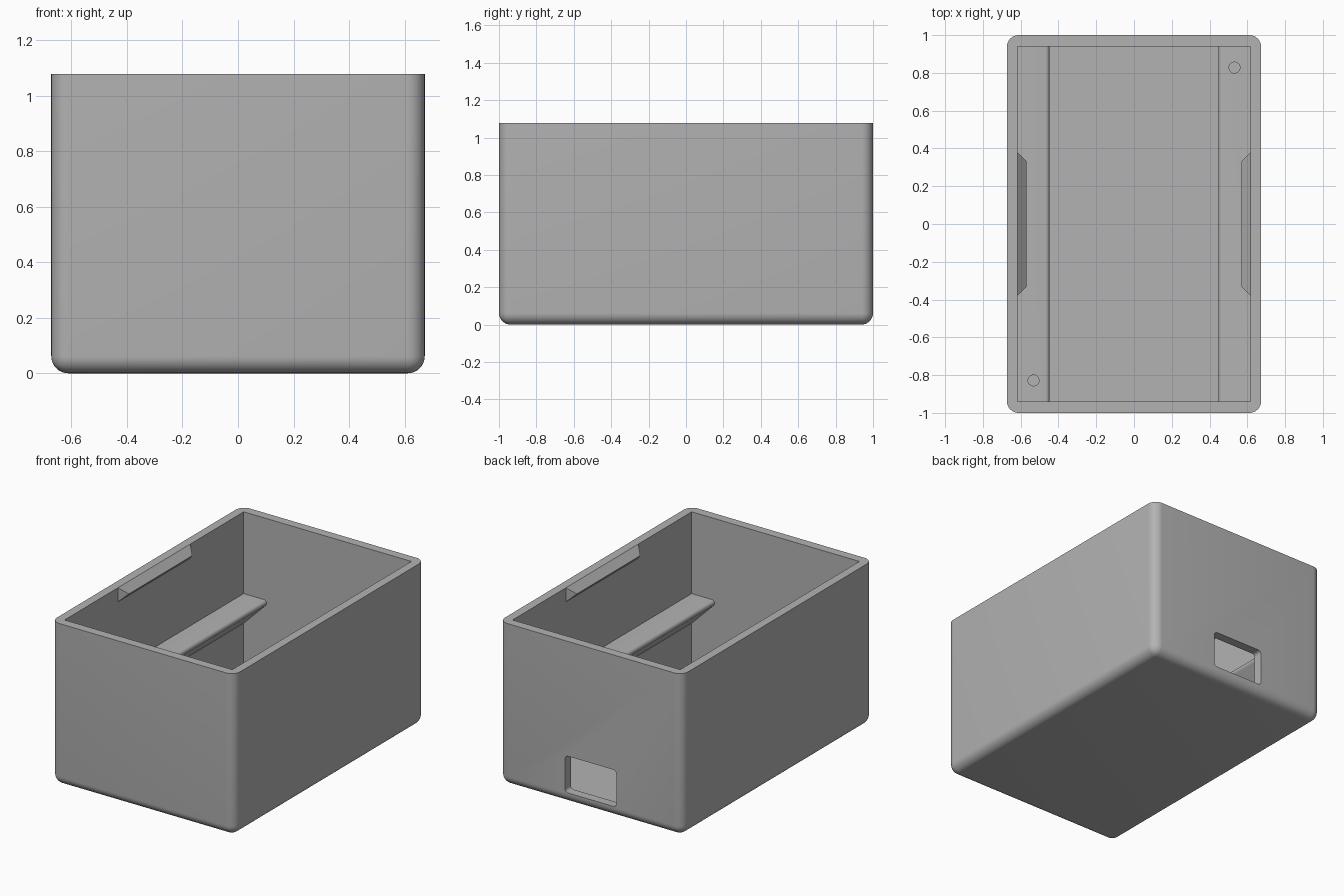
import bpy, bmesh, math
from mathutils import Matrix, Vector

if "Cube" in bpy.data.objects:
    bpy.data.objects.remove(bpy.data.objects["Cube"], do_unlink=True)

W, L, H = 1.346, 2.0, 1.078      # outer size
IX, IY, FLOOR = 0.616, 0.94, 0.06  # inner half sizes and floor height
R = 0.062                        # outer rounding

grey = bpy.data.materials.new("plain grey")
grey.use_nodes = True
grey.diffuse_color = (0.45, 0.45, 0.45, 1)
grey.node_tree.nodes["Principled BSDF"].inputs["Base Color"].default_value = grey.diffuse_color


def make(name, bm):
    bmesh.ops.recalc_face_normals(bm, faces=bm.faces)
    mesh = bpy.data.meshes.new(name)
    bm.to_mesh(mesh)
    bm.free()
    mesh.materials.append(grey)
    ob = bpy.data.objects.new(name, mesh)
    bpy.context.collection.objects.link(ob)
    return ob


def box(lo, hi):
    bm = bmesh.new()
    bmesh.ops.create_cube(bm, size=1)
    lo, hi = Vector(lo), Vector(hi)
    for v in bm.verts:
        v.co = (lo + hi) / 2 + v.co * (hi - lo)
    return bm


def bevel(bm, test, radius, segments):
    edges = [e for e in bm.edges if test(*[v.co for v in e.verts])]
    bmesh.ops.bevel(bm, geom=edges, offset=radius, segments=segments,
                    profile=0.5, affect='EDGES')


def extrude_y(points, y0, y1):
    bm = bmesh.new()
    face = bm.faces.new([bm.verts.new((x, y0, z)) for x, z in points])
    out = bmesh.ops.extrude_face_region(bm, geom=[face])["geom"]
    bmesh.ops.translate(bm, vec=(0, y1 - y0, 0),
                        verts=[g for g in out if isinstance(g, bmesh.types.BMVert)])
    return bm


def select_only(ob):
    bpy.ops.object.select_all(action='DESELECT')
    ob.select_set(True)
    bpy.context.view_layer.objects.active = ob


def cut(ob, cutter):
    mod = ob.modifiers.new("cut", 'BOOLEAN')
    mod.operation, mod.solver, mod.object = 'DIFFERENCE', 'EXACT', cutter
    select_only(ob)
    bpy.ops.object.modifier_apply(modifier=mod.name)
    bpy.data.objects.remove(cutter, do_unlink=True)


def smooth(ob):
    select_only(ob)
    bpy.ops.object.shade_smooth_by_angle(angle=math.radians(30))


# Open box: rounded below and at the corners, sharp at the rim
bm = box((-W / 2, -L / 2, 0), (W / 2, L / 2, H))
bevel(bm, lambda a, b: min(a.z, b.z) < 0.01, R, 8)
case = make("case", bm)
cut(case, make("cavity", box((-IX, -IY, FLOOR), (IX, IY, H + 0.2))))

# Cable opening through the back wall
bm = box((-0.188, 0.85, 0.072), (0.188, 1.1, 0.316))
bevel(bm, lambda a, b: abs(a.y - b.y) > 0.1, 0.022, 5)
cut(case, make("opening", bm))
smooth(case)

# Side ledges with a sloped underside, round nose and one screw hole each;
# the second side is the first one turned half a circle
TOP, NOSE, r = 0.535, 0.448, 0.02
for side, turn in (("left", 0), ("right", math.pi)):
    spin = Matrix.Rotation(turn, 4, 'Z')
    arc = [(NOSE + r - r * math.sin(a), TOP - r + r * math.cos(a))
           for a in (math.radians(135 * i / 9) for i in range(10))]
    x, z = arc[-1]
    wall = IX + 0.01
    bm = extrude_y([(wall, TOP)] + arc + [(wall, z - (wall - x))], -IY - 0.01, IY + 0.01)
    ledge = make(side + "_ledge", bm)
    bm = bmesh.new()
    bmesh.ops.create_cone(bm, cap_ends=True, segments=24, radius1=0.029, radius2=0.029,
                          depth=0.5, matrix=Matrix.Translation((0.532, 0.828, TOP)))
    cut(ledge, make("screw_hole", bm))
    ledge.data.transform(spin)
    smooth(ledge)

    # Snap ridge under the rim, wedge shaped with hipped ends
    d = 0.047
    bm = bmesh.new()
    t0, t1, b0, b1, n0, n1 = [bm.verts.new(c) for c in (
        (IX, -0.38, H), (IX, 0.38, H), (IX, -0.38, H - 2 * d), (IX, 0.38, H - 2 * d),
        (IX - d, -0.38 + d, H - d), (IX - d, 0.38 - d, H - d))]
    for f in ((t0, t1, n1, n0), (n0, n1, b1, b0), (t0, n0, b0), (t1, b1, n1), (t0, b0, b1, t1)):
        bm.faces.new(f)
    make(side + "_snap_ridge", bm).data.transform(spin)
